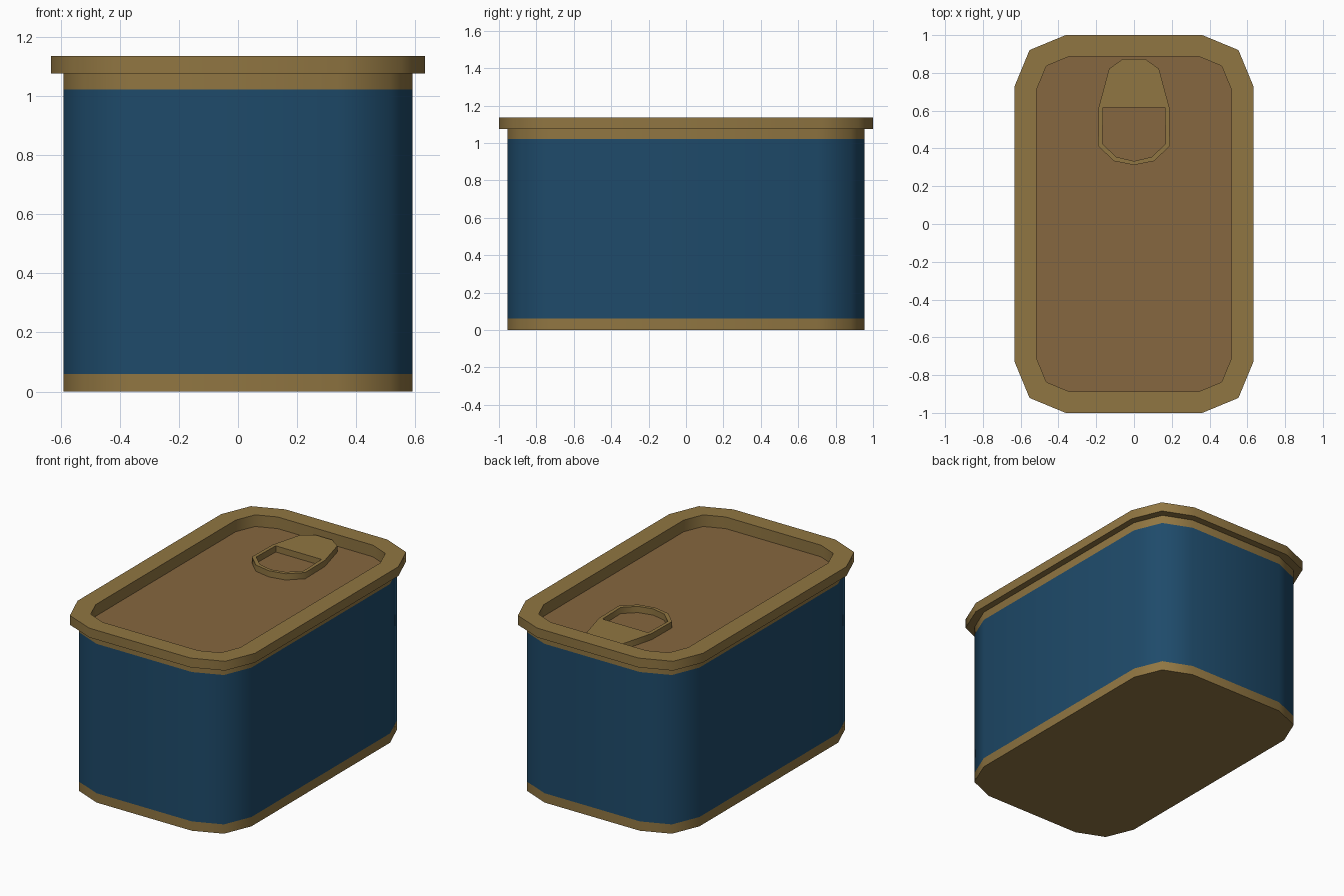
import bpy, bmesh
from math import cos, sin, radians

if "Cube" in bpy.data.objects:
    bpy.data.objects.remove(bpy.data.objects["Cube"])


def material(name, rgb):
    m = bpy.data.materials.new(name)
    m.diffuse_color = (*rgb, 1)
    m.use_nodes = True
    m.node_tree.nodes["Principled BSDF"].inputs["Base Color"].default_value = m.diffuse_color
    return m


GOLD = material("gold_metal", (0.28, 0.18, 0.054))
LID = material("bronze_lid", (0.24, 0.135, 0.05))
BLUE = material("blue_label", (0.013, 0.069, 0.144))


def outline(hx, hy, r):
    """Rounded rectangle with two segments per corner."""
    pts = []
    for k, (sx, sy) in enumerate([(1, 1), (-1, 1), (-1, -1), (1, -1)]):
        for a in (0, 45, 90):
            t = radians(90 * k + a)
            pts.append((sx * (hx - r) + r * cos(t), sy * (hy - r) + r * sin(t)))
    return pts


def finish(name, bm, mat):
    bmesh.ops.recalc_face_normals(bm, faces=bm.faces)
    me = bpy.data.meshes.new(name)
    bm.to_mesh(me)
    bm.free()
    me.materials.append(mat)
    ob = bpy.data.objects.new(name, me)
    bpy.context.collection.objects.link(ob)
    bpy.ops.object.select_all(action='DESELECT')
    ob.select_set(True)
    bpy.context.view_layer.objects.active = ob
    bpy.ops.object.shade_smooth_by_angle(angle=radians(50))
    return ob


def loft(name, rings, mat, cap=False, closed=False):
    """Skin a stack of (outline, z) rings; cap fills the first ring."""
    bm = bmesh.new()
    loops = [[bm.verts.new((x, y, z)) for x, y in o] for o, z in rings]
    pairs = list(zip(loops, loops[1:]))
    if closed:
        pairs.append((loops[-1], loops[0]))
    for a, b in pairs:
        n = len(a)
        for i in range(n):
            j = (i + 1) % n
            bm.faces.new((a[i], a[j], b[j], b[i]))
    if cap:
        bm.faces.new(loops[0][::-1])
    return finish(name, bm, mat)


BODY = outline(0.59, 0.955, 0.25)
OUTER = outline(0.632, 1.0, 0.27)
INNER = outline(0.515, 0.888, 0.175)
FLOOR = 1.06

# Can walls: base band with bottom, label, neck band
loft("can_base", [(BODY, 0), (BODY, 0.06)], GOLD, cap=True)
loft("label", [(BODY, 0.06), (BODY, 1.022)], BLUE)
loft("can_neck", [(BODY, 1.022), (BODY, 1.075)], GOLD)

# Overhanging rim and recessed lid
loft("rim", [(BODY, 1.075), (OUTER, 1.075), (OUTER, 1.135),
             (INNER, 1.135), (INNER, FLOOR)], GOLD)
bm = bmesh.new()
bm.faces.new([bm.verts.new((x, y, FLOOR)) for x, y in INNER])
lid = finish("lid", bm, LID)
if lid.data.polygons[0].normal.z < 0:
    lid.data.flip_normals()

# Pull tab: solid tongue plus an open finger ring
ring_out = [(0.187, 0.617), (0.19, 0.413), (0.106, 0.333), (0, 0.312)]
ring_in = [(0.163, 0.617), (0.168, 0.425), (0.093, 0.355), (0, 0.333)]
tongue = [(0.132, 0.822), (0.06, 0.873)]


def mirrored(half):
    return half + [(-x, y) for x, y in half[-2::-1]]


bm = bmesh.new()
vo, vi = [[bm.verts.new((x, y, FLOOR)) for x, y in mirrored(h)]
          for h in (ring_out, ring_in)]
for i in range(len(vo) - 1):
    bm.faces.new((vo[i], vo[i + 1], vi[i + 1], vi[i]))
vt = [bm.verts.new((x, y, FLOOR)) for x, y in
      tongue + [(-x, y) for x, y in tongue[::-1]]]
bm.faces.new([vo[0]] + vt + [vo[-1], vi[-1], vi[0]])
ext = bmesh.ops.extrude_face_region(bm, geom=bm.faces[:], use_keep_orig=True)
bmesh.ops.translate(bm, vec=(0, 0, 0.04),
                    verts=[g for g in ext["geom"] if isinstance(g, bmesh.types.BMVert)])
finish("pull_tab", bm, GOLD)
